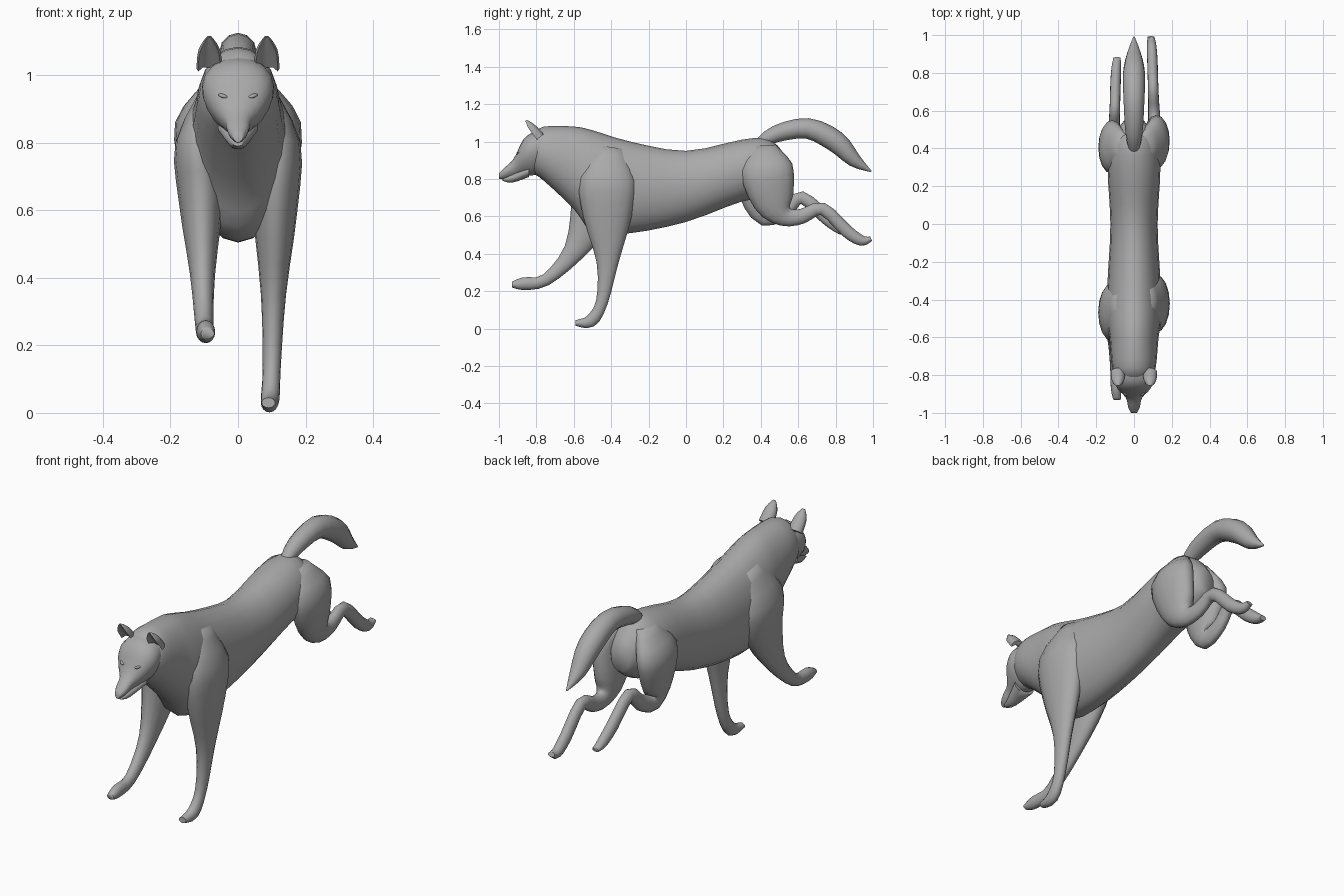
import bpy, bmesh, math
from mathutils import Vector

cube = bpy.data.objects.get("Cube")
if cube:
    bpy.data.objects.remove(cube, do_unlink=True)

shade = (0.4, 0.4, 0.4, 1)
grey = bpy.data.materials.new("grey fur")
grey.use_nodes = True
grey.diffuse_color = shade
grey.node_tree.nodes["Principled BSDF"].inputs["Base Color"].default_value = shade


def dress(obj):
    """Give an object its colour and smooth shading."""
    obj.data.materials.append(grey)
    bpy.ops.object.select_all(action='DESELECT')
    obj.select_set(True)
    bpy.context.view_layer.objects.active = obj
    bpy.ops.object.shade_smooth_by_angle(angle=math.radians(70))


def blend(before, start, end, after, t):
    """Point on a smooth curve between start and end."""
    bend = 2 * before - 5 * start + 4 * end - after
    twist = 3 * (start - end) + after - before
    return start + t / 2 * (end - before + t * (bend + t * twist))


def flow(keys, steps=3):
    """Smoothly fill in a list of key sections."""
    last = len(keys) - 1
    filled = []
    for i in range(last):
        near = (keys[max(i - 1, 0)], keys[i], keys[i + 1], keys[min(i + 2, last)])
        for step in range(steps):
            filled.append([blend(*values, step / steps) for values in zip(*near)])
    filled.append(keys[last])
    return filled


def loft(name, keys, sides=16, upright=False, taper=0, cup=1):
    """Skin elliptical sections (x, y, z, half width, half depth) along a path."""
    sections = flow(keys)
    centres = [Vector(section[:3]) for section in sections]
    bm = bmesh.new()
    rings = []
    for i, (x, y, z, width, depth) in enumerate(sections):
        along = centres[min(i + 1, len(centres) - 1)] - centres[max(i - 1, 0)]
        across = Vector((0, along.z, -along.y)).normalized()
        if upright:
            across = Vector((0, 0, 1))
        ring = []
        for k in range(sides):
            angle = math.tau * k / sides
            c, s = math.cos(angle), math.sin(angle)
            hollow = cup if s < 0 and abs(c) < 0.8 else 1
            sideways = Vector((c * width * (1 + taper * s), 0, 0))
            ring.append(bm.verts.new(centres[i] + sideways + across * s * depth * hollow))
        rings.append(ring)
    for lower, upper in zip(rings, rings[1:]):
        for k in range(sides):
            n = (k + 1) % sides
            bm.faces.new((lower[k], lower[n], upper[n], upper[k]))
    bm.faces.new(rings[0])
    bm.faces.new(rings[-1])
    bmesh.ops.recalc_face_normals(bm, faces=bm.faces)
    mesh = bpy.data.meshes.new(name)
    bm.to_mesh(mesh)
    bm.free()
    obj = bpy.data.objects.new(name, mesh)
    bpy.context.collection.objects.link(obj)
    dress(obj)


def trunk(name, rows, taper=0):
    """Loft upright sections given as (y, bottom, top, half width)."""
    keys = [(0, y, (low + high) / 2, width, (high - low) / 2) for y, low, high, width in rows]
    loft(name, keys, sides=20, upright=True, taper=taper)


def leg(name, side, girths, path):
    """Loft a leg along (y, z) points, drawing inward from the flank to the paw."""
    keys = []
    for i, ((y, z), girth) in enumerate(zip(path, girths)):
        x = 0.12 - 0.03 * i / (len(path) - 1) if i else 0.06
        width = min(0.07, 0.4 * girth + 0.014)
        keys.append((side * x, y, z, width, girth))
    loft(name, keys)


# Neck, chest, belly and rump
trunk("body", [
    (-.82, .83, 1.04, .085), (-.76, .79, 1.08, .115), (-.6, .64, 1.08, .13),
    (-.5, .52, 1.06, .145), (-.3, .51, 1, .14), (0, .57, .95, .125),
    (.3, .68, 1.01, .14), (.45, .7, 1.01, .12), (.55, .77, .9, .05)])

# Skull and muzzle, with the lower jaw below
trunk("head", [
    (-1, .8, .83, .015), (-.97, .8, .86, .03), (-.92, .81, .91, .042),
    (-.87, .82, 1.01, .086), (-.81, .82, 1.05, .104), (-.7, .84, 1.06, .08)], taper=0.25)
trunk("lower_jaw", [(-.98, .79, .8, .014), (-.93, .78, .83, .03), (-.84, .81, .88, .06)])

# Cupped ears and narrow slanted eyelids
for side, word in ((1, "left"), (-1, "right")):
    ear = [(-.785, 1.02, .038), (-.83, 1.075, .032), (-.856, 1.112, .008)]
    loft(word + "_ear", [(side * .085, y, z, r, r * .8) for y, z, r in ear], sides=12, cup=-0.1)
    bpy.ops.mesh.primitive_uv_sphere_add(
        segments=12, ring_count=8, radius=1, location=(side * .044, -.895, .938),
        rotation=(0, -side * 0.3, side * 0.5), scale=(.016, .012, .006))
    eyelid = bpy.context.object
    eyelid.name = word + "_eyelid"
    dress(eyelid)

# Front legs: the left one planted, the right one reaching ahead
front = [.07, .15, .13, .058, .032, .034, .015]
leg("left_front_leg", 1, front, [
    (-.4, .97), (-.42, .8), (-.42, .6), (-.42, .35), (-.45, .14), (-.51, .04), (-.59, .03)])
leg("right_front_leg", -1, front, [
    (-.42, .97), (-.46, .8), (-.49, .63), (-.6, .41), (-.75, .26), (-.87, .24), (-.93, .235)])

# Hind legs trailing behind
hind = [.06, .14, .11, .055, .04, .034, .034, .028, .012]
leg("left_hind_leg", 1, hind, [
    (.42, .98), (.43, .86), (.47, .68), (.53, .6), (.62, .6),
    (.73, .64), (.86, .52), (.94, .47), (.99, .48)])
leg("right_hind_leg", -1, hind, [
    (.42, .98), (.41, .86), (.4, .7), (.43, .6), (.53, .63),
    (.62, .7), (.75, .59), (.83, .53), (.88, .51)])

# Arched bushy tail
tail = [(.38, .98, .025), (.48, 1.04, .045), (.65, 1.07, .055),
        (.8, 1, .058), (.9, .9, .038), (.99, .84, .004)]
loft("tail", [(0, y, z, r, r) for y, z, r in tail], sides=12)
